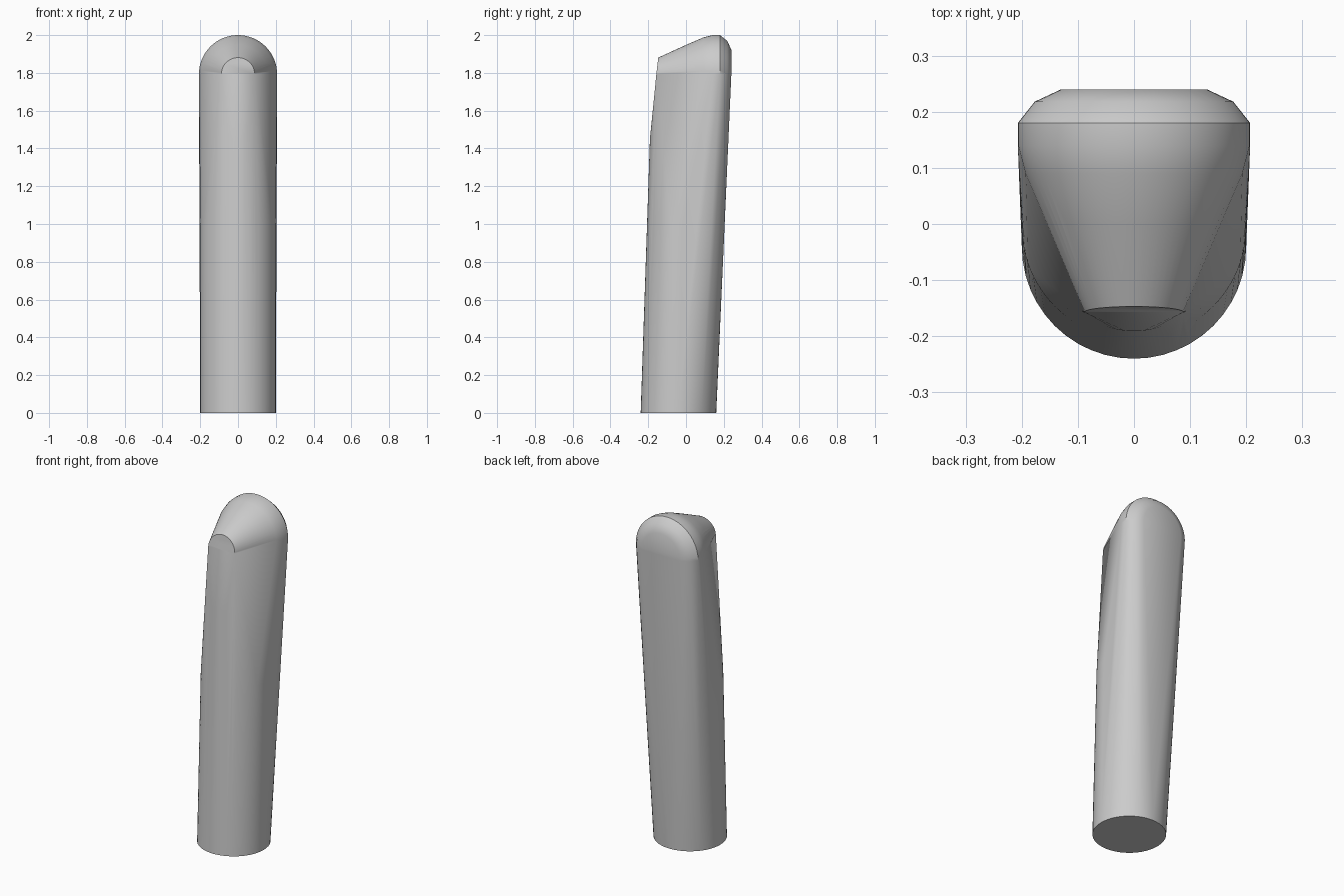
import bpy, bmesh
from math import sin, cos, pi, radians

cube = bpy.data.objects.get("Cube")
if cube:
    bpy.data.objects.remove(cube, do_unlink=True)

grey = bpy.data.materials.new("plain grey")
grey.use_nodes = True
colour = (0.6, 0.6, 0.6, 1)
grey.diffuse_color = colour
grey.node_tree.nodes["Principled BSDF"].inputs["Base Color"].default_value = colour

SPRING = 1.793  # height where the rounded top begins


def ring(y, z, rx, ry, start=0, end=2 * pi, steps=48):
    """Horizontal ellipse or arc around (0, y, z)."""
    angles = (start + (end - start) * i / steps for i in range(steps + 1))
    return [(rx * cos(a), y + ry * sin(a), z) for a in angles]


def arch(y, radius, lean=0, steps=32):
    """Upright half circle standing on the spring line."""
    return [(radius * cos(pi * i / steps),
             y + lean * sin(pi * i / steps),
             SPRING + radius * sin(pi * i / steps)) for i in range(steps + 1)]


# Leaning round shaft
points = ring(-0.04, 0, 0.2, 0.2)
points += ring(-0.005, 1.0, 0.2, 0.2, pi, 2 * pi)
# Narrowed front of the shaft below the tip
points += ring(-0.08, 1.45, 0.13, 0.111, pi, 2 * pi, 24)
# Tip, sloping crown, and bevelled back
points += arch(-0.157, 0.088, 0.01)
for y, radius in ((0.0, 0.155), (0.09, 0.194), (0.14, 0.207),
                  (0.18, 0.207), (0.218, 0.177), (0.24, 0.13)):
    points += arch(y, radius)

# Wrap the sections in one skin
bm = bmesh.new()
for p in points:
    bm.verts.new(p)
bmesh.ops.remove_doubles(bm, verts=bm.verts[:], dist=0.0005)
hull = bmesh.ops.convex_hull(bm, input=bm.verts[:])
loose = {g for key in ("geom_interior", "geom_unused") for g in hull[key]
         if isinstance(g, bmesh.types.BMVert)}
bmesh.ops.delete(bm, geom=list(loose), context='VERTS')
bmesh.ops.dissolve_limit(bm, angle_limit=radians(0.5),
                         verts=bm.verts[:], edges=bm.edges[:])
bmesh.ops.recalc_face_normals(bm, faces=bm.faces[:])

mesh = bpy.data.meshes.new("tapered_handle")
bm.to_mesh(mesh)
bm.free()
handle = bpy.data.objects.new("tapered_handle", mesh)
bpy.context.collection.objects.link(handle)
mesh.materials.append(grey)

# Smooth sides with crisp rims
bpy.ops.object.select_all(action='DESELECT')
handle.select_set(True)
bpy.context.view_layer.objects.active = handle
bpy.ops.object.shade_smooth_by_angle(angle=radians(32))
